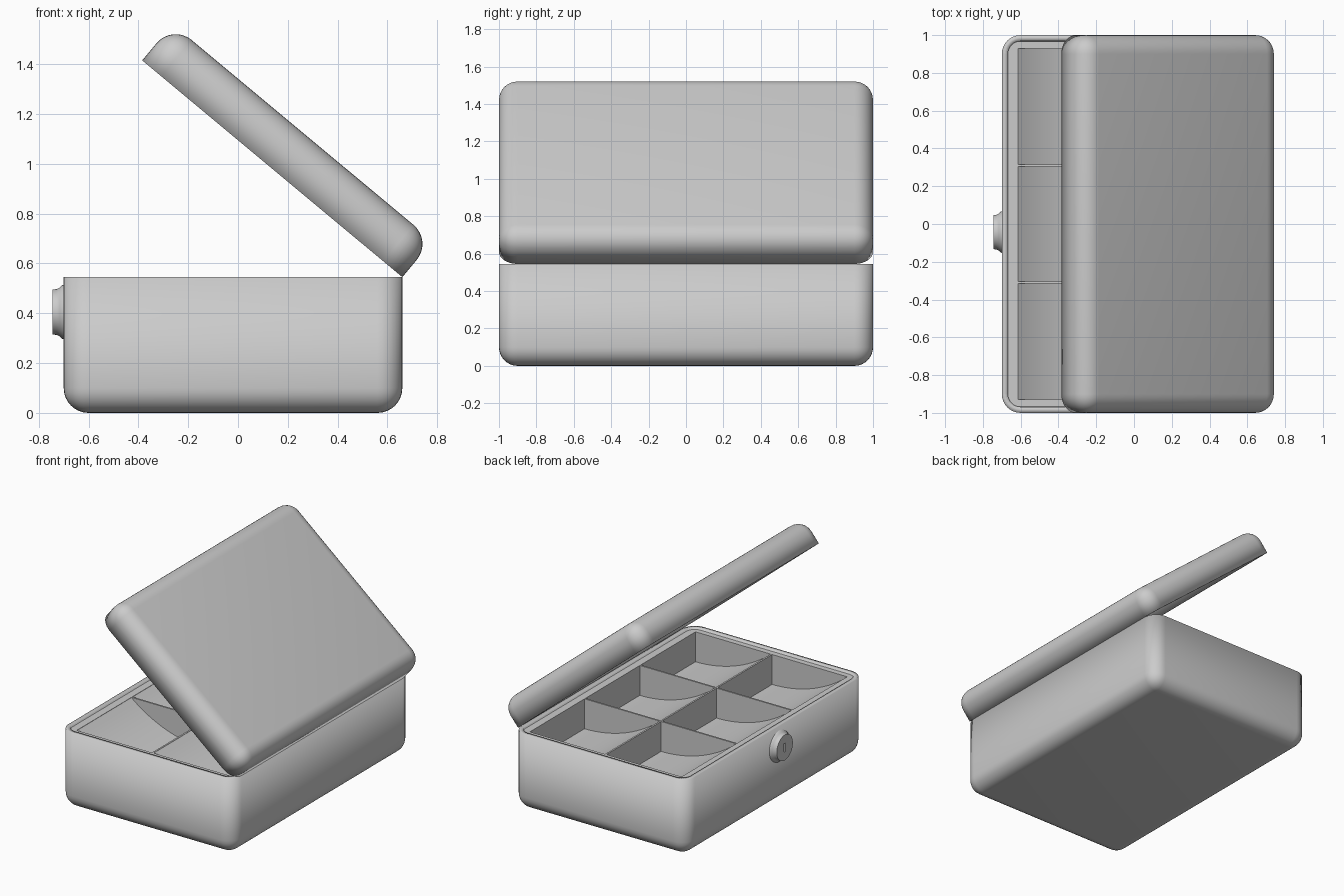
import bpy, bmesh, math
from mathutils import Matrix, Vector

cube = bpy.data.objects.get("Cube")
if cube:
    bpy.data.objects.remove(cube, do_unlink=True)

grey = bpy.data.materials.new("warm_grey")
grey.use_nodes = True
colour = (0.6, 0.6, 0.6, 1)
grey.diffuse_color = colour
grey.node_tree.nodes["Principled BSDF"].inputs["Base Color"].default_value = colour


def finish(name, bm, smooth=False):
    """Turn a bmesh into a named, coloured object."""
    bmesh.ops.recalc_face_normals(bm, faces=bm.faces)
    mesh = bpy.data.meshes.new(name)
    bm.to_mesh(mesh)
    bm.free()
    mesh.materials.append(grey)
    obj = bpy.data.objects.new(name, mesh)
    bpy.context.collection.objects.link(obj)
    if smooth:
        bpy.ops.object.select_all(action='DESELECT')
        obj.select_set(True)
        bpy.context.view_layer.objects.active = obj
        bpy.ops.object.shade_smooth_by_angle(angle=math.radians(35))
    return obj


def block_mesh(lo, hi):
    bm = bmesh.new()
    lo, hi = Vector(lo), Vector(hi)
    size = Matrix.Diagonal((*(hi - lo), 1))
    bmesh.ops.create_cube(bm, size=1, matrix=Matrix.Translation((lo + hi) / 2) @ size)
    return bm


def block(name, lo, hi):
    return finish(name, block_mesh(lo, hi))


def open_shell(name, lo, hi):
    """Rounded tub, open at the top, with a thin wall."""
    bm = block_mesh(lo, hi)
    top = hi[2] - 0.001
    rounded = [e for e in bm.edges if min(v.co.z for v in e.verts) < top]
    bmesh.ops.bevel(bm, geom=rounded, offset=0.1, segments=8, profile=0.5,
                    affect='EDGES')
    bmesh.ops.delete(bm, geom=[f for f in bm.faces if f.calc_center_median().z > top],
                     context='FACES')
    # Orient outward using the flat bottom, so the wall grows inward
    obj = finish(name, bm, smooth=True)
    wall = obj.modifiers.new("wall", 'SOLIDIFY')
    wall.thickness = 0.032
    wall.offset = -1
    wall.use_even_offset = True
    return obj


LEFT, RIGHT, RIM = -0.70, 0.66, 0.545

# Box body and the hinged lid
open_shell("box_body", (LEFT, -1, 0), (RIGHT, 1, RIM))
lid = open_shell("lid", (0, -1, -0.19), (RIGHT - LEFT, 1, 0))
lid.location = (RIGHT, 0, RIM)
lid.rotation_euler.y = math.pi + math.radians(39.8)

# Tray frame
TOP, LOW = 0.535, 0.28
X0, X1, Y1 = -0.615, 0.575, 0.928
for side, x_in, x_out in (("front", X0, -0.67), ("hinge", X1, 0.63)):
    block(f"tray_{side}_rail", (min(x_in, x_out), -0.967, LOW),
          (max(x_in, x_out), 0.967, TOP))
for side, y in (("right", -0.967), ("left", Y1)):
    block(f"tray_{side}_rail", (X0, y, LOW), (X1, y + 0.967 - Y1, TOP))

# Dividers: one lengthwise, two across
MID, HALF = (X0 + X1) / 2, 0.006
block("long_divider", (MID - HALF, -Y1, LOW), (MID + HALF, Y1, TOP))
for i, y in enumerate((-0.31, 0.31)):
    block(f"cross_divider_{i}", (X0, y - HALF, LOW), (X1, y + HALF, TOP))

# Scooped floors, curving up towards the lock side
DEPTH, STEPS = 0.21, 16
for i, (a, b) in enumerate(((X0, MID - HALF), (MID + HALF, X1))):
    width = b - a
    radius = (width ** 2 + DEPTH ** 2) / (2 * DEPTH)
    bm = bmesh.new()
    outline = [(b, LOW), (a, LOW)]
    for k in range(STEPS + 1):
        x = a + width * k / STEPS
        rise = radius - math.sqrt(radius ** 2 - (b - x) ** 2)
        outline.append((x, TOP - DEPTH + rise - 0.002))
    face = bm.faces.new([bm.verts.new((x, -Y1, z)) for x, z in outline])
    new = bmesh.ops.extrude_face_region(bm, geom=[face])["geom"]
    bmesh.ops.translate(bm, vec=(0, 2 * Y1, 0),
                        verts=[v for v in new if isinstance(v, bmesh.types.BMVert)])
    finish(f"scooped_floor_{i}", bm, smooth=True)

# Round lock with a flared base, turned about the x axis
LOCK_Y, LOCK_Z = -0.043, 0.405
bm = bmesh.new()
profile = [(0, 0), (0.11, 0), (0.108, 0.008), (0.098, 0.018), (0.092, 0.03),
           (0.09, 0.047), (0, 0.047)]
verts = [bm.verts.new((LEFT + 0.002 - d, LOCK_Y, LOCK_Z + r)) for r, d in profile]
edges = [bm.edges.new(pair) for pair in zip(verts, verts[1:])]
bmesh.ops.spin(bm, geom=verts + edges, cent=(0, LOCK_Y, LOCK_Z), axis=(1, 0, 0),
               angle=math.tau, steps=40, use_duplicate=False)
bmesh.ops.remove_doubles(bm, verts=bm.verts, dist=0.0005)
lock = finish("lock", bm, smooth=True)

# Keyhole slot
cutter = block("keyhole_cutter", (-0.8, LOCK_Y - 0.007, LOCK_Z - 0.03),
               (-0.72, LOCK_Y + 0.007, LOCK_Z + 0.03))
cutter.hide_render = True
cutter.hide_viewport = True
slot = lock.modifiers.new("keyhole", 'BOOLEAN')
slot.operation = 'DIFFERENCE'
slot.object = cutter
